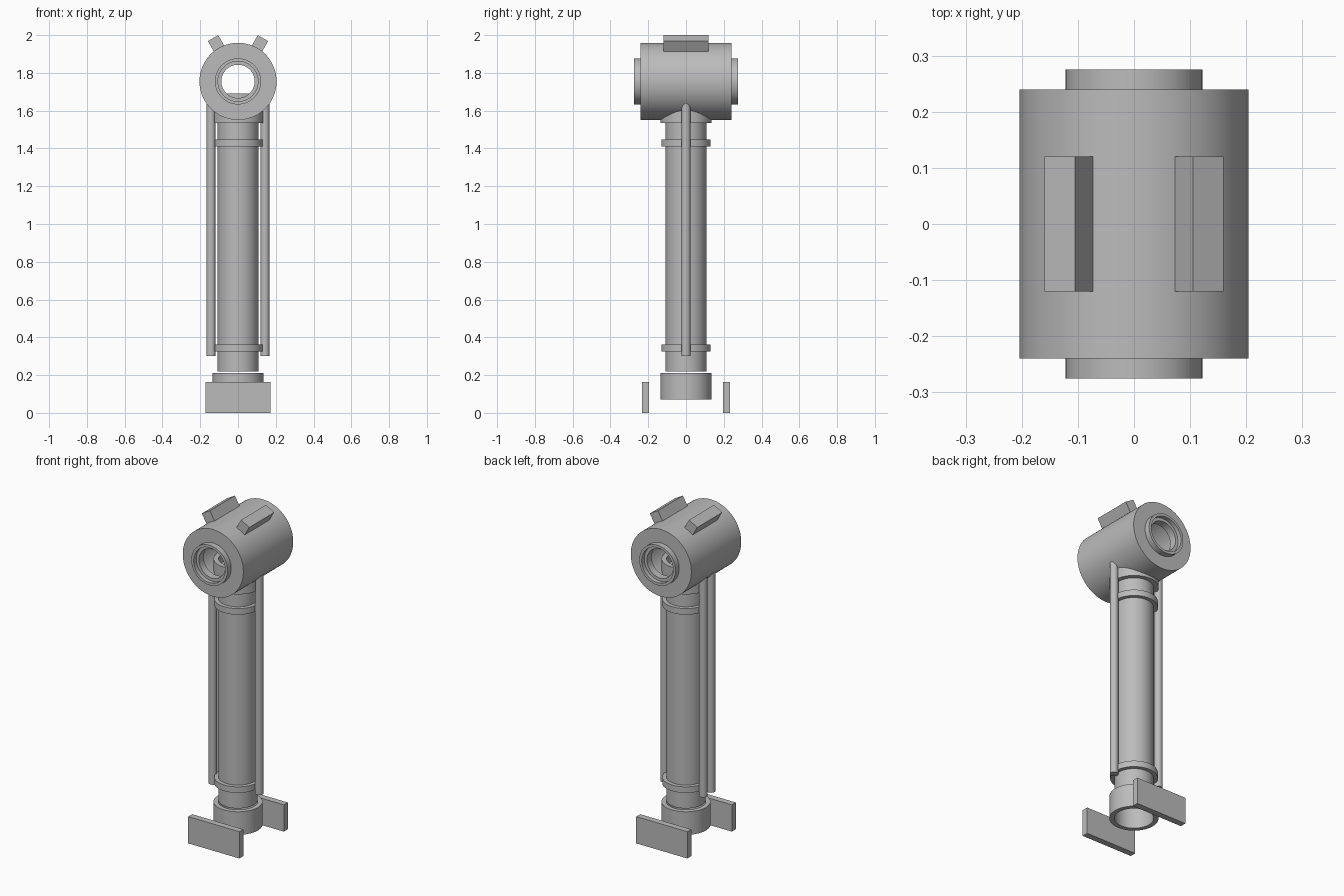
import bpy, bmesh, math
from mathutils import Matrix, Vector

cube = bpy.data.objects.get("Cube")
if cube:
    bpy.data.objects.remove(cube, do_unlink=True)

# Single plain grey
grey = bpy.data.materials.new("plain_grey")
grey.use_nodes = True
COLOUR = (0.5, 0.5, 0.5, 1)
grey.diffuse_color = COLOUR
grey.node_tree.nodes["Principled BSDF"].inputs["Base Color"].default_value = COLOUR


def finish(name, bm, matrix=Matrix()):
    bmesh.ops.recalc_face_normals(bm, faces=bm.faces)
    mesh = bpy.data.meshes.new(name)
    bm.to_mesh(mesh)
    bm.free()
    mesh.materials.append(grey)
    obj = bpy.data.objects.new(name, mesh)
    bpy.context.collection.objects.link(obj)
    obj.matrix_world = matrix
    bpy.ops.object.select_all(action='DESELECT')
    obj.select_set(True)
    bpy.context.view_layer.objects.active = obj
    bpy.ops.object.shade_smooth_by_angle(angle=math.radians(30))
    return obj


def lathe(name, profile, matrix=Matrix(), closed=True, steps=64):
    """Spin a (radius, height) profile around the local z axis."""
    bm = bmesh.new()
    verts = [bm.verts.new((r, 0, h)) for r, h in profile]
    pairs = list(zip(verts, verts[1:]))
    if closed:
        pairs.append((verts[-1], verts[0]))
    edges = [bm.edges.new(p) for p in pairs]
    bmesh.ops.spin(bm, geom=verts + edges, cent=(0, 0, 0), axis=(0, 0, 1),
                   angle=math.tau, steps=steps, use_merge=True)
    bmesh.ops.remove_doubles(bm, verts=bm.verts, dist=1e-5)
    return finish(name, bm, matrix)


def rod(name, radius, low, high, x=0, y=0, steps=64):
    profile = [(0, low), (radius, low), (radius, high), (0, high)]
    return lathe(name, profile, Matrix.Translation((x, y, 0)), False, steps)


def sleeve(name, outer, inner, low, high):
    return lathe(name, [(outer, low), (outer, high), (inner, high), (inner, low)])


def box(name, size, matrix):
    bm = bmesh.new()
    bmesh.ops.create_cube(bm, size=1)
    bmesh.ops.scale(bm, vec=Vector(size), verts=bm.verts)
    return finish(name, bm, matrix)


# Hollow cross barrel with stepped bushings at both ends
HEAD_Z = 1.755
half = [(0.165, 0.205), (0.088, 0.205), (0.088, 0.25), (0.106, 0.25),
        (0.106, 0.275), (0.122, 0.275), (0.122, 0.24), (0.204, 0.24)]
barrel = half + [(r, -h) for r, h in reversed(half)]
head_matrix = Matrix.Translation((0, 0, HEAD_Z))
lathe("cross_barrel", barrel, head_matrix @ Matrix.Rotation(math.pi / 2, 4, 'X'), steps=96)

# Angled lugs on top of the barrel
for side, name in ((1, "left_lug"), (-1, "right_lug")):
    tilt = Matrix.Rotation(side * math.radians(30), 4, 'Y')
    box(name, (0.063, 0.24, 0.075), head_matrix @ tilt @ Matrix.Translation((0, 0, 0.227)))

# Main strut, its top collar and clamp rings
rod("main_strut", 0.108, 0.22, 1.64)
sleeve("top_collar", 0.135, 0.107, 1.535, 1.69)
for name, z in (("upper_clamp", 1.41), ("lower_clamp", 0.325)):
    sleeve(name, 0.131, 0.107, z, z + 0.037)

# Open foot sleeve below the strut
sleeve("foot_sleeve", 0.135, 0.108, 0.072, 0.212)

# Side pipes: one on the left, a pair on the right
for name, x, y in (("left_pipe", 0.143, 0),
                   ("right_front_pipe", -0.143, -0.037),
                   ("right_back_pipe", -0.143, 0.037)):
    rod(name, 0.0235, 0.3, 1.64, x, y, 32)

# Flat plates in front of and behind the foot
for side, name in ((-1, "front_plate"), (1, "back_plate")):
    box(name, (0.344, 0.038, 0.163), Matrix.Translation((0, side * 0.214, 0.0815)))
